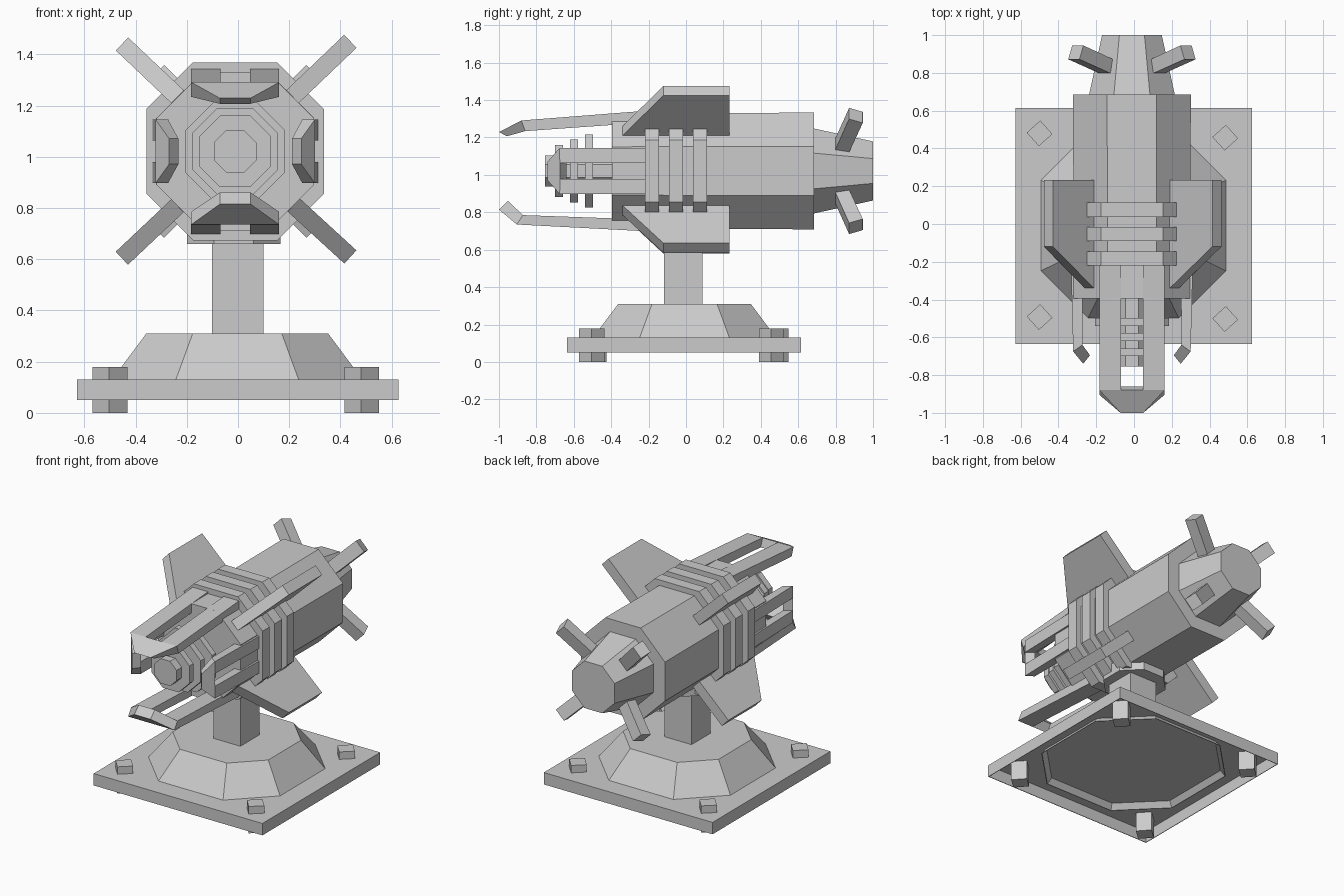
import bpy, bmesh, math
from mathutils import Matrix, Vector

if "Cube" in bpy.data.objects:
    bpy.data.objects.remove(bpy.data.objects["Cube"])

grey = bpy.data.materials.new("plain_grey")
grey.use_nodes = True
grey.diffuse_color = (0.6, 0.6, 0.6, 1)
grey.node_tree.nodes["Principled BSDF"].inputs["Base Color"].default_value = (0.6, 0.6, 0.6, 1)

AXIS = Matrix.Translation((-0.011, 0, 1.021))   # centre line of the barrel
ID = Matrix.Identity(4)


def around(degrees):
    """Frame whose local z points outward from the barrel."""
    return AXIS @ Matrix.Rotation(math.radians(degrees), 4, 'Y')


def loft(name, rings, matrix=ID):
    """Closed flat-faced solid through a list of point rings."""
    bm = bmesh.new()
    loops = [[bm.verts.new(matrix @ Vector(p)) for p in ring] for ring in rings]
    n = len(loops[0])
    for a, b in zip(loops, loops[1:]):
        for i in range(n):
            j = (i + 1) % n
            bm.faces.new((a[i], a[j], b[j], b[i]))
    bm.faces.new(loops[0])
    bm.faces.new(loops[-1])
    bmesh.ops.recalc_face_normals(bm, faces=bm.faces)
    mesh = bpy.data.meshes.new(name)
    bm.to_mesh(mesh)
    bm.free()
    mesh.materials.append(grey)
    obj = bpy.data.objects.new(name, mesh)
    bpy.context.collection.objects.link(obj)


def octagon(r, ratio):
    h = r * ratio
    quarter = [(r, -h), (r, h)]
    pts = []
    for _ in range(4):
        pts += quarter
        quarter = [(-b, a) for a, b in quarter]
    return pts


def oct_upright(name, stations, ratio, at):
    loft(name, [[(a + at[0], b + at[1], z) for a, b in octagon(r, ratio)]
                for r, z in stations])


def oct_along(name, stations, ratio=0.42):
    loft(name, [[(a, y, b) for a, b in octagon(r, ratio)]
                for r, y in stations], AXIS)


def rectangle(low, high, z):
    (x0, y0), (x1, y1) = low, high
    return [(x0, y0, z), (x1, y0, z), (x1, y1, z), (x0, y1, z)]


# Thin-walled base plate, open underneath
outer = (-0.628, -0.635), (0.626, 0.615)
inner = (-0.624, -0.631), (0.622, 0.611)
loft("base_plate", [rectangle(*inner, 0.127), rectangle(*inner, 0.05),
                    rectangle(*outer, 0.05), rectangle(*outer, 0.13)])

# Sloped pedestal whose skirt reaches below the plate's top
oct_upright("pedestal", [(0.489, 0.125), (0.515, 0.09), (0.519, 0.09), (0.355, 0.31)],
            0.49, (-0.003, -0.008))

# Corner bolts, turned on their points
for x, y in ((-0.5, 0.48), (-0.5, -0.493), (0.483, 0.457), (0.483, -0.503)):
    turn = Matrix.Translation((x, y, 0)) @ Matrix.Rotation(math.radians(42), 4, 'Z')
    corners = (-0.048, -0.048), (0.048, 0.048)
    loft("corner_bolt", [rectangle(*corners, z) for z in (0, 0.18)], turn)

# Post and collar
loft("post", [rectangle((-0.102, -0.117), (0.1, 0.087), z) for z in (0.3, 0.72)])
oct_upright("post_collar", [(0.183, 0.66), (0.183, 0.74)], 0.42, (-0.017, -0.016))

# Main body, tail and barrel
oct_along("body", [(0.308, -0.395), (0.312, 0.685)])
oct_along("tail", [(0.228, 0.68), (0.158, 1.0)])
oct_along("barrel", [(0.083, -0.755), (0.083, -0.39)])
for r, y in ((0.14, -0.70), (0.168, -0.62), (0.195, -0.54)):
    oct_along("barrel_disc", [(r, y), (r, y + 0.042)])
for y in (-0.22, -0.09, 0.038):
    oct_along("body_ring", [(0.347, y), (0.347, y + 0.075)], 0.475)


def fork(angle, label, slot, half, tip_half, bend_out, bend_in, tip_out, tip_in):
    """Two arms joined by a bent, tapered tip; corners are (y, radius)."""
    frame = around(angle)
    back_out, back_in = (-0.2, 0.323), (-0.2, 0.26)
    for s in (-1, 1):
        rings = [[(s * slot, y, v), (s * half, y, v), (s * half, y2, v2), (s * slot, y2, v2)]
                 for (y, v), (y2, v2) in ((back_out, back_in), (bend_out, bend_in))]
        loft(label + "_arm", rings, frame)
    rings = [[(-w, *a), (w, *a), (w, *b), (-w, *b)]
             for w, a, b in ((half, bend_out, bend_in), (tip_half, tip_out, tip_in))]
    loft(label + "_tip", rings, frame)


fork(0, "upper_fork", 0.058, 0.172, 0.06,
     (-0.88, 0.27), (-0.86, 0.213), (-1.0, 0.208), (-0.957, 0.186))
fork(180, "lower_fork", 0.058, 0.172, 0.06,
     (-0.905, 0.286), (-0.872, 0.236), (-1.0, 0.206), (-0.952, 0.16))
for angle in (90, 270):
    fork(angle, "side_fork", 0.042, 0.124, 0.05,
         (-0.675, 0.311), (-0.64, 0.262), (-0.74, 0.258), (-0.695, 0.222))

# Diagonal fins, each with its own angle and reach
for angle, reach in ((46.3, 0.622), (132.5, 0.61), (226.7, 0.608), (313.5, 0.609)):
    outline = [(-0.34, 0.24), (-0.34, 0.31), (-0.12, reach), (0.232, reach), (0.232, 0.24)]
    loft("fin", [[(x, y, v) for y, v in outline] for x in (-0.035, 0.035)], around(angle))

# Slanted struts around the tail
strut = [(0.775, 0.13), (0.855, 0.13), (0.945, 0.405), (0.872, 0.435)]
for angle in (45, 135, 225, 315):
    loft("tail_strut", [[(x, y, v) for y, v in strut] for x in (-0.042, 0.042)], around(angle))
